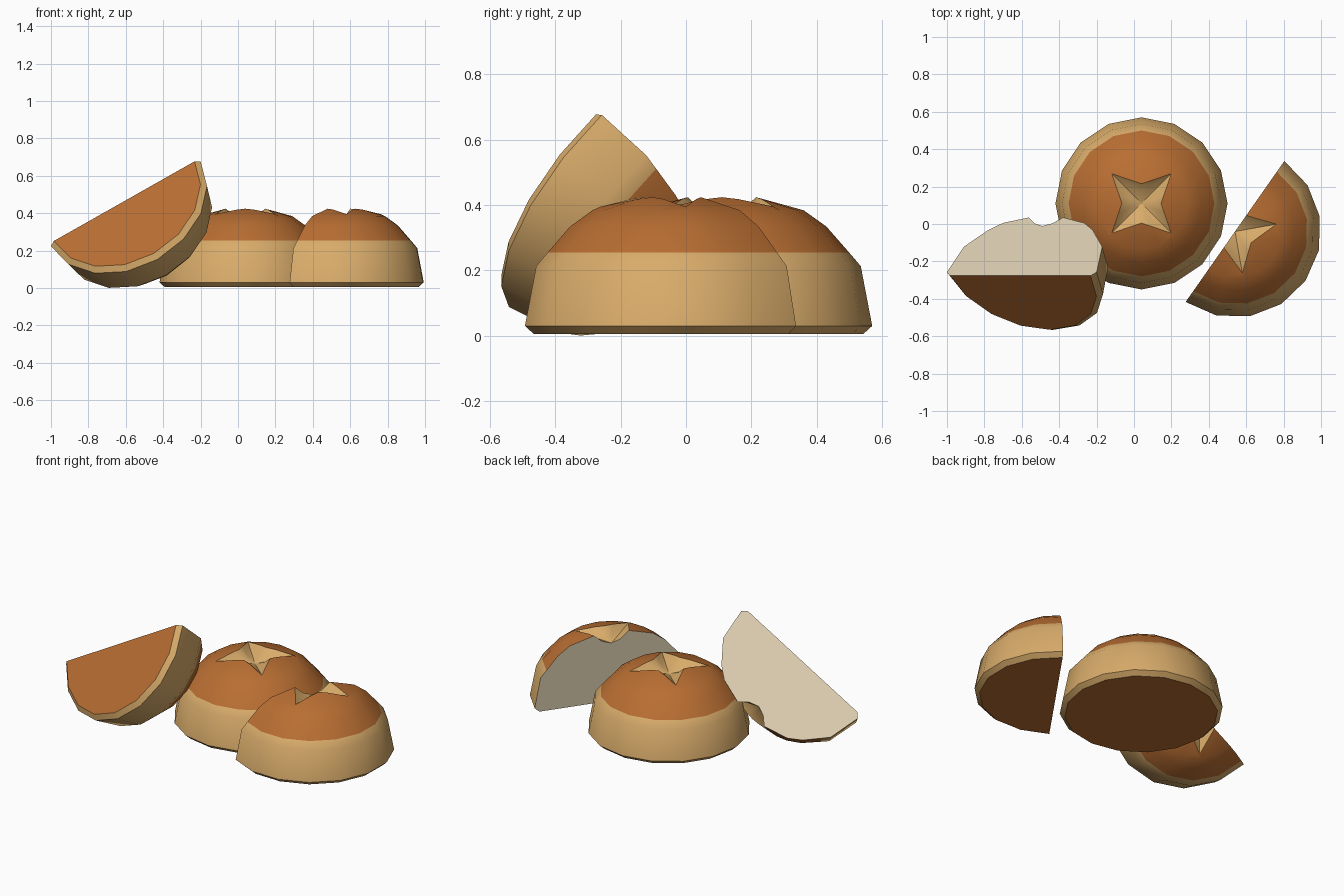
import bpy, bmesh, math
from mathutils import Matrix, Vector

if "Cube" in bpy.data.objects:
    bpy.data.objects.remove(bpy.data.objects["Cube"])


def material(name, rgb):
    m = bpy.data.materials.new(name)
    m.diffuse_color = (*rgb, 1)
    m.use_nodes = True
    m.node_tree.nodes["Principled BSDF"].inputs["Base Color"].default_value = m.diffuse_color
    return m


MATS = [material("brown_crust", (0.48, 0.155, 0.032)),
        material("golden_dough", (0.69, 0.41, 0.145)),
        material("cream_crumb", (0.70, 0.60, 0.43))]
CRUST, DOUGH, CRUMB = 0, 1, 2
SIDES = 16

# Outer profile (radius, height), then the star-shaped score on top
PROFILE = [(0.432, 0.005), (0.46, 0.03), (0.425, 0.213), (0.39, 0.254),
           (0.32, 0.334), (0.25, 0.384)]
RIM = [(0.105, 0.424), (0.132, 0.418), (0.225, 0.395), (0.132, 0.418)]
FLOOR = [(0.055, 0.381), (0.068, 0.381), (0.195, 0.389), (0.068, 0.381)]
# Material of each band, going up and inwards
BANDS = [DOUGH, DOUGH, DOUGH, CRUST, CRUST, CRUST, DOUGH]


def bun(name, matrix, half=False):
    bm = bmesh.new()
    base = bm.verts.new((0, 0, PROFILE[0][1]))
    pit = bm.verts.new((0, 0, 0.362))
    columns = []
    for s in range(SIDES // 2, SIDES + 1) if half else range(SIDES):
        a = s * 2 * math.pi / SIDES
        points = PROFILE + [RIM[s % 4], FLOOR[s % 4]]
        columns.append([bm.verts.new((r * math.cos(a), r * math.sin(a), z))
                        for r, z in points])
    pairs = list(zip(columns, columns[1:]))
    if not half:
        pairs.append((columns[-1], columns[0]))
    for c, d in pairs:
        for i, mat in enumerate(BANDS):
            bm.faces.new((c[i], d[i], d[i + 1], c[i + 1])).material_index = mat
        bm.faces.new((c[-1], d[-1], pit)).material_index = DOUGH
        bm.faces.new((d[0], c[0], base)).material_index = CRUST
    # Flat cut face showing the crumb
    if half:
        outline = [base] + columns[0] + [pit] + columns[-1][::-1]
        bm.faces.new(outline).material_index = CRUMB
    bmesh.ops.recalc_face_normals(bm, faces=bm.faces[:])
    me = bpy.data.meshes.new(name)
    bm.to_mesh(me)
    bm.free()
    for m in MATS:
        me.materials.append(m)
    ob = bpy.data.objects.new(name, me)
    bpy.context.collection.objects.link(ob)
    ob.matrix_world = matrix
    bpy.ops.object.select_all(action='DESELECT')
    ob.select_set(True)
    bpy.context.view_layer.objects.active = ob
    bpy.ops.object.shade_smooth_by_angle(angle=math.radians(35))
    return ob


# Whole bun in the middle
bun("whole_bun", Matrix.Translation((0.04, 0.11, 0)))

# Half bun standing upright on the right
bun("upright_half_bun", Matrix.Translation((0.54, -0.04, 0))
    @ Matrix.Rotation(math.radians(55), 4, 'Z'), half=True)

# Half bun leaning against the whole one, base forwards and cut side up
edge = Vector((math.cos(math.radians(29.5)), 0, math.sin(math.radians(29.5))))
up = Vector((-edge.z, 0, edge.x))
back = Vector((0, 1, 0))
tilt = math.radians(42)
cut_normal = up * math.cos(tilt) + back * math.sin(tilt)
axis = back * math.cos(tilt) - up * math.sin(tilt)
lean = Matrix((-edge, cut_normal, axis)).transposed().to_4x4()
bun("leaning_half_bun", Matrix.Translation((-0.61, -0.28, 0.467)) @ lean, half=True)
